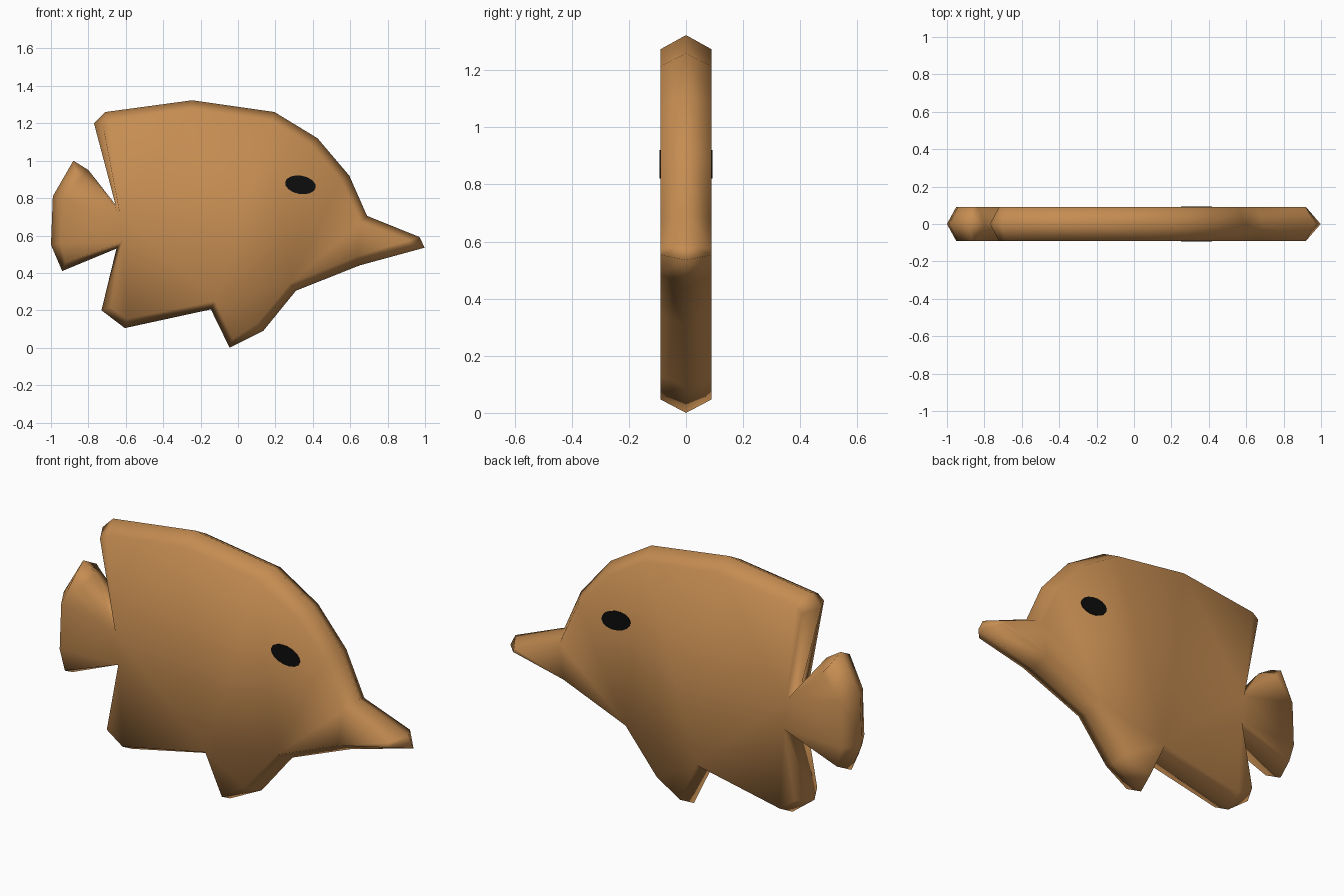
import bpy, bmesh, math
from mathutils import Vector

if "Cube" in bpy.data.objects:
    bpy.data.objects.remove(bpy.data.objects["Cube"])

HALF = 0.09    # half thickness of the slab
INSET = 0.05   # how far the flat sides sit inside the ridge outline


def material(name, rgb):
    m = bpy.data.materials.new(name)
    m.diffuse_color = (*rgb, 1)
    m.use_nodes = True
    m.node_tree.nodes["Principled BSDF"].inputs["Base Color"].default_value = m.diffuse_color
    return m


def make_object(name, bm, mat, smooth):
    bmesh.ops.recalc_face_normals(bm, faces=bm.faces)
    me = bpy.data.meshes.new(name)
    bm.to_mesh(me)
    bm.free()
    for p in me.polygons:
        p.use_smooth = smooth
    me.materials.append(mat)
    ob = bpy.data.objects.new(name, me)
    bpy.context.collection.objects.link(ob)
    return ob


wood = material("warm brown", (0.56, 0.265, 0.083))
black = material("black", (0.004, 0.004, 0.004))

# Fish silhouette (x, z), clockwise from the back of the dorsal fin
outline = [Vector(p) for p in [
    (-0.77, 1.20), (-0.71, 1.26), (-0.245, 1.323), (0.195, 1.26),
    (0.425, 1.12), (0.595, 0.92), (0.69, 0.705), (0.97, 0.592),
    (0.998, 0.535), (0.65, 0.44), (0.31, 0.305), (0.135, 0.09),
    (-0.045, 0.0), (-0.145, 0.205), (-0.605, 0.105), (-0.73, 0.20),
    (-0.65, 0.53), (-0.94, 0.41), (-1.0, 0.55), (-0.99, 0.81),
    (-0.88, 1.0), (-0.80, 0.95), (-0.655, 0.765)]]
# The snout tip is too narrow for a regular inset
snout = {7: Vector((0.915, 0.575)), 8: Vector((0.92, 0.553))}


def inset_point(i):
    if i in snout:
        return snout[i]
    p, n = outline[i], len(outline)
    a = (p - outline[i - 1]).normalized()
    b = (outline[(i + 1) % n] - p).normalized()
    inward = Vector((a.y + b.y, -a.x - b.x)).normalized()
    return p + inward * INSET


# Body: ridge ring in the middle, inset flat side on each face
bm = bmesh.new()
n = len(outline)
inner = [inset_point(i) for i in range(n)]
ridge = [bm.verts.new((p.x, 0, p.y)) for p in outline]
caps = []
for side in (-1, 1):
    ring = [bm.verts.new((p.x, side * HALF, p.y)) for p in inner]
    for i in range(n):
        j = (i + 1) % n
        bm.faces.new((ridge[i], ridge[j], ring[j], ring[i]))
    caps.append(bm.faces.new(ring))
bmesh.ops.recalc_face_normals(bm, faces=bm.faces)
bmesh.ops.triangulate(bm, faces=caps)
make_object("fish_body", bm, wood, True)

# Eyes: thin tilted oval plates on both sides
for side, name in ((-1, "eye_front"), (1, "eye_back")):
    bm = bmesh.new()
    tilt = math.radians(-10)
    rings = []
    for y in (HALF - 0.003, HALF + 0.003):
        ring = []
        for k in range(16):
            t = 2 * math.pi * k / 16
            u, v = 0.083 * math.cos(t), 0.049 * math.sin(t)
            x = 0.334 + u * math.cos(tilt) - v * math.sin(tilt)
            z = 0.871 + u * math.sin(tilt) + v * math.cos(tilt)
            ring.append(bm.verts.new((x, side * y, z)))
        bm.faces.new(ring)
        rings.append(ring)
    for k in range(16):
        j = (k + 1) % 16
        bm.faces.new((rings[0][k], rings[0][j], rings[1][j], rings[1][k]))
    make_object(name, bm, black, False)
